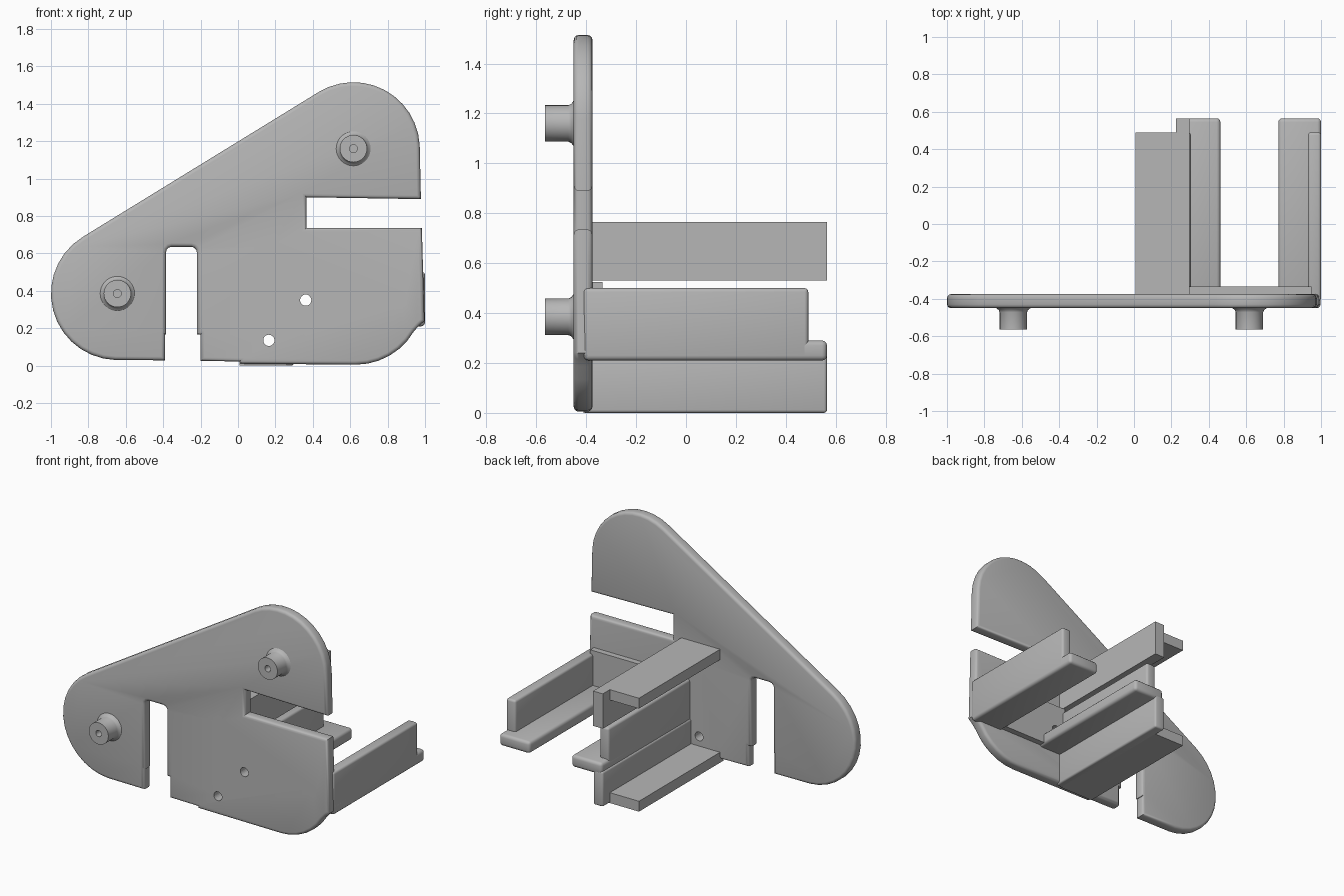
import bpy, bmesh, math
from mathutils import Vector

cube = bpy.data.objects.get("Cube")
if cube:
    bpy.data.objects.remove(cube, do_unlink=True)

grey = bpy.data.materials.new("plain_grey")
grey.use_nodes = True
colour = (0.47, 0.47, 0.47, 1)
grey.diffuse_color = colour
grey.node_tree.nodes["Principled BSDF"].inputs["Base Color"].default_value = colour


def finish(bm, name, smooth=True):
    bmesh.ops.recalc_face_normals(bm, faces=bm.faces)
    mesh = bpy.data.meshes.new(name)
    bm.to_mesh(mesh)
    bm.free()
    mesh.materials.append(grey)
    ob = bpy.data.objects.new(name, mesh)
    bpy.context.collection.objects.link(ob)
    if smooth:
        bpy.ops.object.select_all(action='DESELECT')
        bpy.context.view_layer.objects.active = ob
        ob.select_set(True)
        bpy.ops.object.shade_smooth_by_angle(angle=math.radians(35))
    return ob


def box(name, x, y, z, bevel=0.0):
    bm = bmesh.new()
    bmesh.ops.create_cube(bm, size=1)
    for v in bm.verts:
        v.co = Vector([(a + b) / 2 + c * abs(b - a) for (a, b), c in zip((x, y, z), v.co)])
    if bevel:
        bmesh.ops.bevel(bm, geom=bm.edges[:], offset=bevel, segments=3,
                        profile=0.5, affect='EDGES', clamp_overlap=True)
    return finish(bm, name, bool(bevel))


def arc(cx, cz, r, start, end, n):
    return [(cx + r * math.cos(math.radians(start + (end - start) * i / n)),
             cz + r * math.sin(math.radians(start + (end - start) * i / n)))
            for i in range(n + 1)]


def lathe(name, cx, cz, profile, n=32):
    # profile of (radius, y) spun around an axis along y
    bm = bmesh.new()
    verts = [bm.verts.new((cx + r, y, cz)) for r, y in profile]
    edges = [bm.edges.new(p) for p in zip(verts, verts[1:])]
    bmesh.ops.spin(bm, geom=verts + edges, cent=(cx, 0, cz), axis=(0, 1, 0),
                   angle=math.tau, steps=n)
    bmesh.ops.remove_doubles(bm, verts=bm.verts, dist=0.0005)
    return finish(bm, name)


BOSSES = [(-0.645, 0.385), (0.617, 1.16)]
FRONT, BACK = -0.45, -0.375

# Main plate: rounded outline with two slots, bevelled front and back
outline = (arc(*BOSSES[0], 0.355, 268, 121.5, 14)
           + arc(*BOSSES[1], 0.355, 121.5, 3, 12)
           + [(0.978, 0.89), (0.365, 0.9), (0.365, 0.735), (0.983, 0.735),
              (0.997, 0.24), (0.97, 0.215)]
           + arc(0.63, 0.365, 0.36, -30, -90, 6)
           + [(0.01, 0.01), (0.01, 0.022), (-0.2, 0.025), (-0.2, 0.165), (-0.22, 0.165)]
           + arc(-0.25, 0.605, 0.03, 0, 90, 3) + arc(-0.355, 0.605, 0.03, 90, 180, 3)
           + [(-0.385, 0.165), (-0.39, 0.165), (-0.39, 0.028)])
bm = bmesh.new()
face = bm.faces.new([bm.verts.new((x, FRONT, z)) for x, z in outline])
side = bmesh.ops.extrude_face_region(bm, geom=[face])
bmesh.ops.translate(bm, vec=(0, BACK - FRONT, 0),
                    verts=[v for v in side["geom"] if isinstance(v, bmesh.types.BMVert)])
rims = [e for e in bm.edges if abs(e.verts[0].co.y - e.verts[1].co.y) < 0.001]
bmesh.ops.bevel(bm, geom=rims, offset=0.02, segments=3, profile=0.5,
                affect='EDGES', clamp_overlap=False)
plate = finish(bm, "main_plate")

# Thicker backing between the side walls
backing = box("backing_pad", (0.29, 0.95), (-0.4, -0.335), (0.22, 0.525))

# Screw holes through plate and backing
for x, z in [(0.165, 0.64), (0.165, 0.135), (0.362, 0.35), (0.868, 0.35)]:
    bm = bmesh.new()
    bmesh.ops.create_cone(bm, cap_ends=True, segments=24, radius1=0.03, radius2=0.03, depth=0.5)
    for v in bm.verts:
        v.co = Vector((v.co.x + x, v.co.z - 0.4, v.co.y + z))
    cutter = finish(bm, "hole_cutter", False)
    cutter.hide_render = True
    cutter.hide_viewport = True
    cutter.display_type = 'WIRE'
    for ob in (plate, backing):
        mod = ob.modifiers.new("hole", 'BOOLEAN')
        mod.operation = 'DIFFERENCE'
        mod.solver = 'EXACT'
        mod.object = cutter

# Round bosses with a flared foot and a small bore
for name, (x, z) in zip(("lower_boss", "upper_boss"), BOSSES):
    lathe(name, x, z, [(0.0, -0.49), (0.021, -0.49), (0.021, -0.565), (0.073, -0.565),
                       (0.073, -0.472), (0.079, -0.459), (0.095, -0.448), (0.095, -0.44)])

# Mirrored pair of L-shaped rails: upright wall and longer inward ledge
MID = 0.617
for name, s in (("right_hand", -1), ("left_hand", 1)):
    def across(a, b):
        return tuple(sorted((MID + s * a, MID + s * b)))
    box(name + "_rail_wall", across(0.313, 0.383), (-0.41, 0.49), (0.22, 0.5), 0.015)
    box(name + "_rail_ledge", across(0.155, 0.383), (-0.41, 0.565), (0.21, 0.29), 0.02)

# Mirrored upper and lower guides: web plus a shelf reaching outward
for name, web, shelf in (("upper", (0.53, 0.765), (0.695, 0.765)),
                         ("lower", (0.0, 0.235), (0.0, 0.07))):
    box(name + "_guide_web", (0.225, 0.298), (-0.41, 0.565), web,
        0.012 if name == "lower" else 0)
    box(name + "_guide_shelf", (0.008, 0.26), (-0.41, 0.49), shelf)
